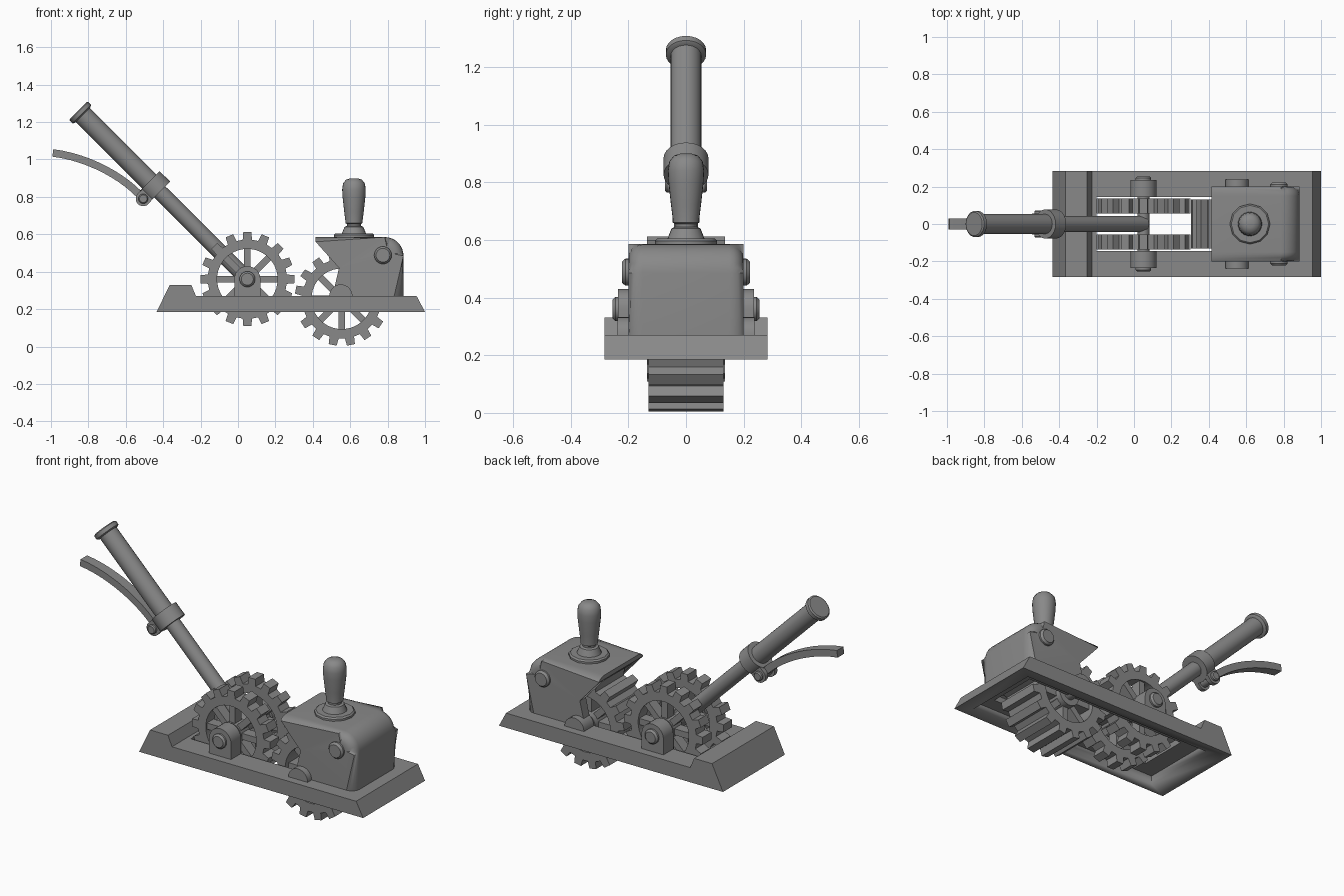
import bpy, bmesh, math
from math import sin, cos, pi
from mathutils import Vector, Matrix

cube = bpy.data.objects.get("Cube")
if cube:
    bpy.data.objects.remove(cube)

GREY = (0.25, 0.25, 0.25, 1)
mat = bpy.data.materials.new("plain grey")
mat.use_nodes = True
mat.diffuse_color = GREY
mat.node_tree.nodes["Principled BSDF"].inputs["Base Color"].default_value = GREY


def finish(name, bm, smooth=True):
    bmesh.ops.recalc_face_normals(bm, faces=bm.faces)
    me = bpy.data.meshes.new(name)
    bm.to_mesh(me)
    bm.free()
    me.materials.append(mat)
    ob = bpy.data.objects.new(name, me)
    bpy.context.collection.objects.link(ob)
    bpy.ops.object.select_all(action='DESELECT')
    ob.select_set(True)
    bpy.context.view_layer.objects.active = ob
    if smooth:
        bpy.ops.object.shade_smooth_by_angle(angle=math.radians(35))
    return ob


def prism_mesh(pts, y0, y1):
    bm = bmesh.new()
    a = [bm.verts.new((x, y0, z)) for x, z in pts]
    b = [bm.verts.new((x, y1, z)) for x, z in pts]
    bm.faces.new(a)
    bm.faces.new(b[::-1])
    for i in range(len(pts)):
        j = (i + 1) % len(pts)
        bm.faces.new((a[i], a[j], b[j], b[i]))
    return bm


def prism(name, pts, y0, y1):
    return finish(name, prism_mesh(pts, y0, y1))


def lathe(name, profile, origin, axis, seg=24):
    """Revolve (radius, distance) pairs about an axis from an origin."""
    rot = Vector(axis).to_track_quat('Z', 'Y')
    bm = bmesh.new()
    rings = [[bm.verts.new(Vector(origin) + rot @ Vector(
        (r * cos(2 * pi * i / seg), r * sin(2 * pi * i / seg), d)))
        for i in range(seg)] for r, d in profile]
    for p, q in zip(rings, rings[1:]):
        for i in range(seg):
            j = (i + 1) % seg
            bm.faces.new((p[i], p[j], q[j], q[i]))
    bm.faces.new(rings[0])
    bm.faces.new(rings[-1])
    return finish(name, bm)


def cut(ob, x0, x1, w, z0, z1):
    """Cut a box of half width w out of a part."""
    box = prism("cutter", [(x0, z0), (x1, z0), (x1, z1), (x0, z1)], -w, w)
    box.hide_render = True
    mod = ob.modifiers.new("cut", 'BOOLEAN')
    mod.operation = 'DIFFERENCE'
    mod.solver = 'EXACT'
    mod.object = box
    bpy.context.view_layer.objects.active = ob
    bpy.ops.object.modifier_apply(modifier=mod.name)
    bpy.data.objects.remove(box)


def arc(cx, cz, r, a0, a1, n):
    return [(cx + r * cos(a0 + (a1 - a0) * i / n),
             cz + r * sin(a0 + (a1 - a0) * i / n)) for i in range(n + 1)]


def gear(name, cx, cz, y0, y1, teeth=16, spokes=8, outer=0.252, root=0.212, phase=0.0):
    # toothed rim
    bm = bmesh.new()
    step = 2 * pi / teeth
    loops = []
    for t in range(teeth):
        for f, r in ((-0.3, root), (-0.22, outer), (0.22, outer), (0.3, root)):
            a = (t + f) * step + phase
            loops.append([bm.verts.new((cx + q * cos(a), y, cz + q * sin(a)))
                          for q, y in ((r, y0), (r, y1), (0.162, y1), (0.162, y0))])
    for p, q in zip(loops, loops[1:] + loops[:1]):
        for k in range(4):
            m = (k + 1) % 4
            bm.faces.new((p[k], q[k], q[m], p[m]))
    # spokes
    inset = (y1 - y0) * 0.12
    for s in range(spokes):
        turn = Matrix.Translation((cx, (y0 + y1) / 2, cz)) @ Matrix.Rotation(2 * pi * s / spokes, 4, 'Y')
        size = Matrix.Diagonal((0.14, y1 - y0 - 2 * inset, 0.036, 1))
        bmesh.ops.create_cube(bm, size=1, matrix=turn @ Matrix.Translation((0.11, 0, 0)) @ size)
    finish(name, bm)
    lathe(name + "_hub", [(0.065, 0), (0.065, y1 - y0)], (cx, y0, cz), (0, 1, 0))


# Base with sloped ends, raised rear stop, hollow underside and slot
base = prism("base", [(-0.435, 0.185), (1.0, 0.185), (0.955, 0.27), (-0.225, 0.27),
                      (-0.25, 0.33), (-0.365, 0.33)], -0.283, 0.283)
cut(base, -0.31, 0.92, 0.225, 0.1, 0.235)
cut(base, -0.2, 0.84, 0.145, 0.1, 0.4)

# Housing with rounded top and end, open towards the wheels
outline = [(0.505, 0.27), (0.885, 0.27)] + arc(0.785, 0.485, 0.1, 0, pi / 2, 8) \
    + [(0.415, 0.585), (0.415, 0.56), (0.54, 0.42)]
bm = prism_mesh(outline, -0.2, 0.2)
rim = []
for e in bm.edges:
    u, v = (w.co for w in e.verts)
    mid = (u + v) / 2
    if abs(u.y - v.y) < 0.01 and mid.z > 0.28 and (mid.z > 0.58 or mid.x > 0.7):
        rim.append(e)
bmesh.ops.bevel(bm, geom=rim, offset=0.05, segments=5, profile=0.5, affect='EDGES')
housing = finish("housing", bm)
cut(housing, 0.3, 0.84, 0.145, 0.2, 0.535)

# Wheels
FRONT, REAR = (0.555, 0.255), (0.05, 0.36)
gear("wide_wheel", *FRONT, -0.13, 0.13, phase=pi / 16)
for side, label in ((1, "left"), (-1, "right")):
    gear(label + "_wheel", *REAR, *sorted((side * 0.055, side * 0.135)))

    # Bearings and bolts
    def across(name, x, z, profile):
        lathe(name, profile, (x, 0, z), (0, side, 0))

    prism(label + "_bearing", [(-0.02, 0.27), (0.12, 0.27)] + arc(0.05, 0.36, 0.07, 0, pi, 14),
          *sorted((side * 0.145, side * 0.235)))
    across(label + "_bearing_bolt", *REAR, [(0.042, 0.23), (0.042, 0.245), (0.032, 0.255)])
    prism(label + "_small_bearing", arc(0.55, 0.27, 0.062, 0, pi, 14),
          *sorted((side * 0.145, side * 0.237)))
    across(label + "_housing_bolt", 0.775, 0.488, [(0.047, 0.19), (0.047, 0.21), (0.037, 0.222)])
for name, (x, z) in (("rear_axle", REAR), ("front_axle", FRONT)):
    lathe(name, [(0.032, -0.18), (0.032, 0.18)], (x, 0, z), (0, 1, 0))

# Knob on the housing
lathe("knob_flange", [(0.108, 0.58), (0.108, 0.596), (0.1, 0.604)], (0.62, 0, 0), (0, 0, 1), 12)
lathe("knob_collar", [(0.066, 0.6), (0.05, 0.64), (0.036, 0.645)], (0.62, 0, 0), (0, 0, 1))
lathe("knob_grip", [(0.036, 0.64), (0.037, 0.655), (0.046, 0.66), (0.046, 0.672), (0.052, 0.72),
                    (0.061, 0.8), (0.063, 0.84), (0.058, 0.872), (0.042, 0.892), (0.02, 0.899)],
      (0.62, 0, 0), (0, 0, 1))

# Long handle with end cap and clamp ring
foot, tip = Vector((0.05, 0, 0.36)), Vector((-0.855, 0, 1.262))
axis = tip - foot
L = axis.length
lathe("handle_rod", [(0.042, 0), (0.042, 0.75)], foot, axis)
lathe("handle_grip", [(0.053, 0.7), (0.053, L - 0.03)], foot, axis)
lathe("handle_cap", [(0.06, L - 0.034), (0.07, L - 0.028), (0.07, L - 0.006), (0.062, L)], foot, axis)
lathe("clamp_ring", [(0.078, 0.66), (0.078, 0.74)], foot, axis)

# Clamp ears with pivot
px, pz = -0.507, 0.79
for side, label in ((1, "left"), (-1, "right")):
    ear = arc(px, pz, 0.04, pi * 0.75, pi * 1.75, 10) + [(-0.43, 0.82), (-0.48, 0.87)]
    prism(label + "_clamp_ear", ear, *sorted((side * 0.03, side * 0.055)))
lathe("pivot_bolt", [(0.02, -0.072), (0.026, -0.066), (0.026, 0.066), (0.02, 0.072)], (px, 0, pz), (0, 1, 0))

# Curved squeeze lever: a band along a Bezier path
A, B, C, D = (Vector(p) for p in ((px, pz), (-0.6, 0.9), (-0.79, 1.01), (-0.99, 1.035)))
upper, lower = [], []
for i in range(13):
    t = i / 12
    s = 1 - t
    p = A * s**3 + B * 3 * s * s * t + C * 3 * s * t * t + D * t**3
    d = ((B - A) * s * s + (C - B) * 2 * s * t + (D - C) * t * t).normalized()
    n = Vector((d.y, -d.x)) * 0.02
    upper.append(tuple(p + n))
    lower.append(tuple(p - n))
prism("squeeze_lever", upper + lower[::-1], -0.03, 0.03)
